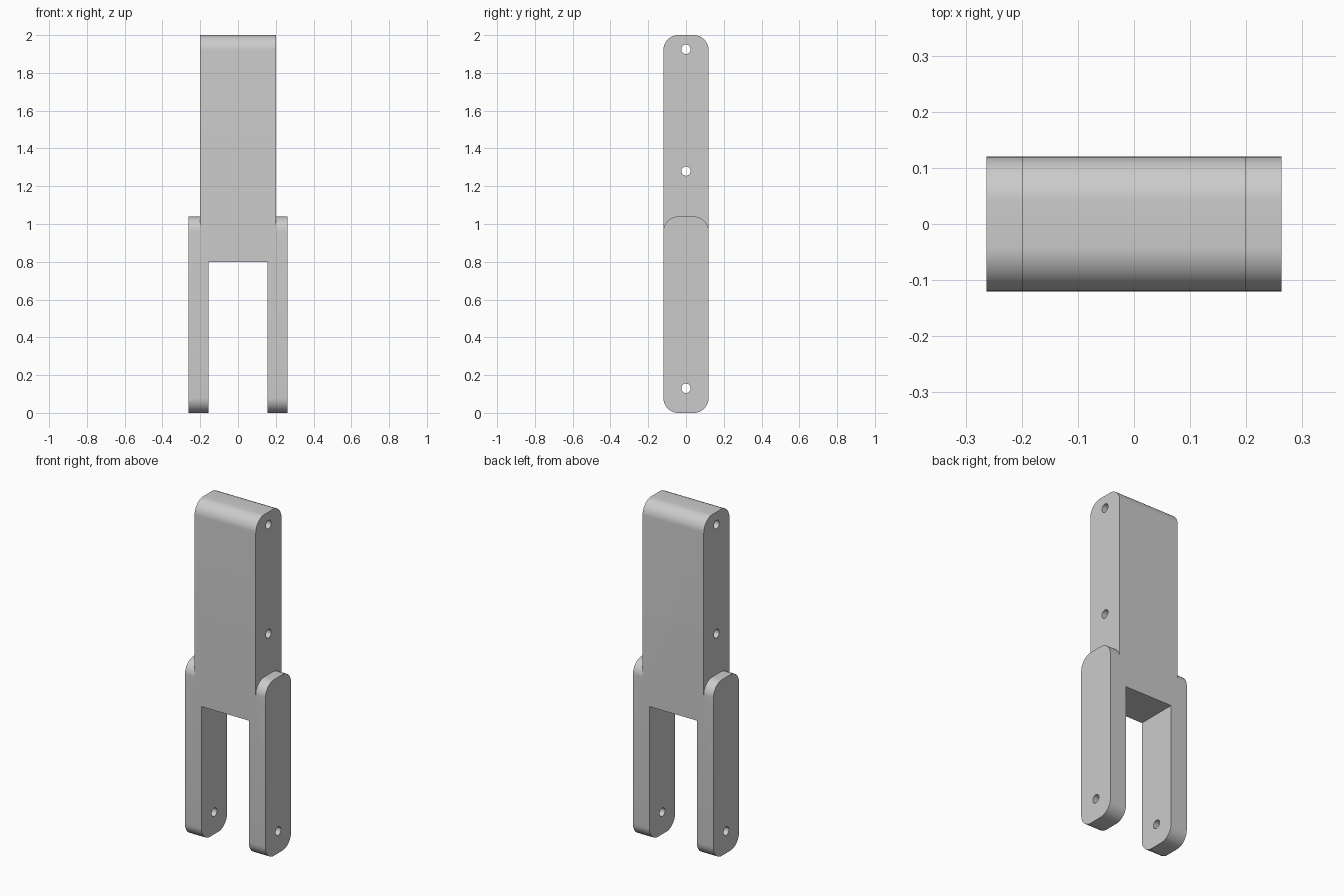
import bpy, bmesh, math

cube = bpy.data.objects.get("Cube")
if cube:
    bpy.data.objects.remove(cube, do_unlink=True)

grey = bpy.data.materials.new("plain grey")
grey.use_nodes = True
GREY = (0.6, 0.6, 0.6, 1)
grey.diffuse_color = GREY
grey.node_tree.nodes["Principled BSDF"].inputs["Base Color"].default_value = GREY

HALF = 0.12     # half depth of every part
ROUND = 0.08    # corner radius


def corner(y, z, start):
    return [(y + ROUND * math.cos(a), z + ROUND * math.sin(a))
            for a in (math.radians(start + 90 * i / 12) for i in range(13))]


def extrude_x(name, outline, x0, x1):
    """Extrude a (y, z) outline from x0 to x1."""
    bm = bmesh.new()
    face = bm.faces.new([bm.verts.new((x0, y, z)) for y, z in outline])
    new = bmesh.ops.extrude_face_region(bm, geom=[face])["geom"]
    verts = [v for v in new if isinstance(v, bmesh.types.BMVert)]
    bmesh.ops.translate(bm, verts=verts, vec=(x1 - x0, 0, 0))
    bmesh.ops.recalc_face_normals(bm, faces=bm.faces)
    mesh = bpy.data.meshes.new(name)
    bm.to_mesh(mesh)
    bm.free()
    mesh.materials.append(grey)
    obj = bpy.data.objects.new(name, mesh)
    bpy.context.collection.objects.link(obj)
    return obj


def bar(name, bottom, top, x0, x1, round_bottom):
    """Upright bar with a rounded top and, if asked, a rounded foot."""
    c = HALF - ROUND
    outline = corner(c, top - ROUND, 0) + corner(-c, top - ROUND, 90)
    if round_bottom:
        outline += corner(-c, bottom + ROUND, 180) + corner(c, bottom + ROUND, 270)
    else:
        outline += [(-HALF, bottom), (HALF, bottom)]
    return extrude_x(name, outline, x0, x1)


def apply_boolean(target, tool, operation):
    mod = target.modifiers.new(operation.lower(), 'BOOLEAN')
    mod.operation = operation
    mod.solver = 'EXACT'
    mod.object = tool
    bpy.context.view_layer.objects.active = target
    bpy.ops.object.modifier_apply(modifier=mod.name)
    bpy.data.objects.remove(tool, do_unlink=True)


# Upper block joined to the two fork legs
bracket = bar("fork_bracket", 0.80, 2.0, -0.2, 0.2, False)
for side, name in ((-1, "right_leg"), (1, "left_leg")):
    x0, x1 = sorted((side * 0.155, side * 0.263))
    apply_boolean(bracket, bar(name, 0.0, 1.04, x0, x1, True), 'UNION')

# Pin holes running straight through
for z in (0.13, 1.28, 1.925):
    ring = [(0.025 * math.cos(a), z + 0.025 * math.sin(a))
            for a in (math.tau * i / 24 for i in range(24))]
    apply_boolean(bracket, extrude_x("pin_hole", ring, -0.4, 0.4), 'DIFFERENCE')

bpy.ops.object.select_all(action='DESELECT')
bracket.select_set(True)
bpy.context.view_layer.objects.active = bracket
bpy.ops.object.shade_smooth_by_angle(angle=math.radians(30))
